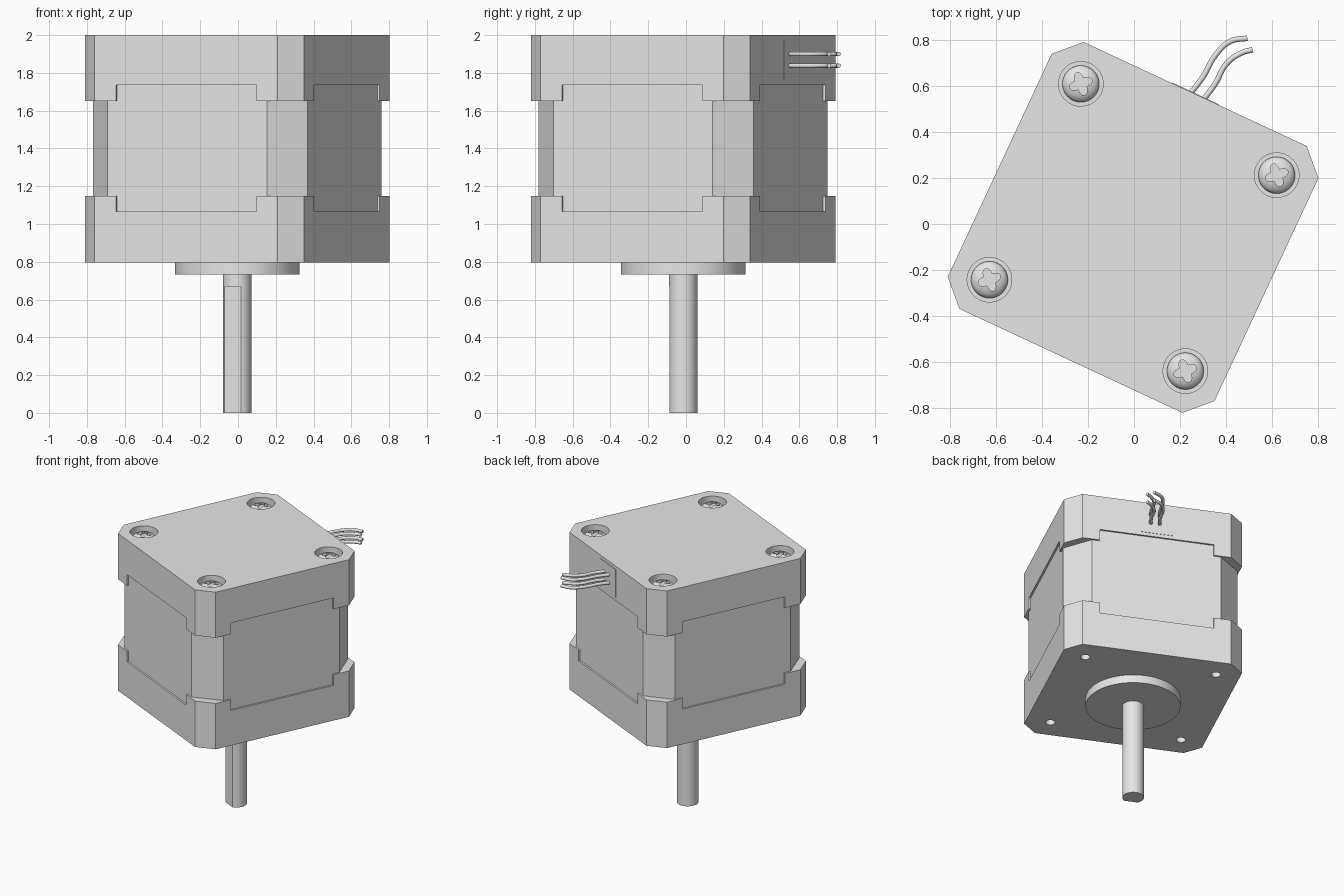
import bpy, bmesh, math
from mathutils import Matrix

if "Cube" in bpy.data.objects:
    bpy.data.objects.remove(bpy.data.objects["Cube"])

metal = bpy.data.materials.new("grey_metal")
metal.diffuse_color = (0.8, 0.8, 0.8, 1)
metal.use_nodes = True
metal.node_tree.nodes["Principled BSDF"].inputs["Base Color"].default_value = metal.diffuse_color

# The motor is built square to the axes, then turned about z
PLACE = Matrix.Translation((-0.004, -0.015, 0)) @ Matrix.Rotation(math.radians(-25), 4, 'Z')
CORNERS = [(sx * 0.47, sy * 0.47) for sx in (-1, 1) for sy in (-1, 1)]


def loft(name, rings):
    """Closed solid through a stack of (outline, z) rings."""
    bm = bmesh.new()
    rows = [[bm.verts.new((x, y, z)) for x, y in pts] for pts, z in rings]
    n = len(rows[0])
    for a, b in zip(rows, rows[1:]):
        for i in range(n):
            j = (i + 1) % n
            bm.faces.new((a[i], a[j], b[j], b[i]))
    bm.faces.new(rows[0][::-1])
    bm.faces.new(rows[-1])
    bmesh.ops.recalc_face_normals(bm, faces=bm.faces)
    mesh = bpy.data.meshes.new(name)
    bm.to_mesh(mesh)
    bm.free()
    mesh.materials.append(metal)
    ob = bpy.data.objects.new(name, mesh)
    bpy.context.collection.objects.link(ob)
    return ob


def circle(r, n=48, cx=0, cy=0):
    return [(cx + r * math.cos(2 * math.pi * i / n), cy + r * math.sin(2 * math.pi * i / n))
            for i in range(n)]


def octagon(h, c):
    return [(c, -h), (h, -c), (h, c), (c, h), (-c, h), (-h, c), (-h, -c), (-c, -h)]


def prism(name, pts, z0, z1):
    return loft(name, [(pts, z0), (pts, z1)])


def cut(target, cutter):
    mod = target.modifiers.new("cut", 'BOOLEAN')
    mod.operation = 'DIFFERENCE'
    mod.solver = 'EXACT'
    mod.object = cutter
    bpy.context.view_layer.objects.active = target
    bpy.ops.object.modifier_apply(modifier=mod.name)
    bpy.data.objects.remove(cutter)


def cross(a, b):
    return [(a, -b), (a, -a), (b, -a), (b, a), (a, a), (a, b),
            (-a, b), (-a, a), (-b, a), (-b, -a), (-a, -a), (-a, -b)]


# Laminated core between the end caps
prism("stator_core", octagon(0.627, 0.465), 1.065, 1.735)

# End caps, notched in the middle of each side
top_cap = prism("rear_cap", octagon(0.64, 0.535), 1.65, 2.0)
cut(top_cap, prism("cutter", cross(0.41, 0.9), 1.5, 1.735))
low_cap = prism("front_cap", octagon(0.64, 0.535), 0.795, 1.147)
cut(low_cap, prism("cutter", cross(0.41, 0.9), 1.065, 1.3))

# Four-pointed drive outline with hollow sides
star = []
for i in range(32):
    a = 2 * math.pi * i / 32
    k = abs(math.cos(2 * a)) ** 1.5
    r = 0.027 + 0.025 * k
    star.append((r * math.cos(a + math.pi / 4), r * math.sin(a + math.pi / 4)))

for x, y in CORNERS:
    # Counterbores on the rear, small mounting holes on the front
    cut(top_cap, prism("cutter", circle(0.097, 48, x, y), 1.94, 2.1))
    cut(low_cap, prism("cutter", circle(0.033, 24, x, y), 0.7, 0.92))
    # Domed screw head
    dome = [(circle(0.08, 48, x, y), 1.935)]
    for i in range(7):
        t = math.radians(i * 13)
        dome.append((circle(0.08 * math.cos(t), 48, x, y), 1.95 + 0.042 * math.sin(t)))
    screw = loft("screw_head", dome)
    cut(screw, prism("cutter", [(x + u, y + v) for u, v in star], 1.965, 2.1))

# Pilot boss and shaft with a flat along one side
prism("pilot_boss", circle(0.33, 96), 0.733, 0.80)
full = circle(0.075, 64)
flat = [(x, max(y, -0.058)) for x, y in full]
loft("shaft", [(flat, 0), (flat, 0.67), (full, 0.67), (full, 0.74)])

# Lead outlet plate on the back face
prism("lead_outlet", [(-0.112, 0.63), (0.112, 0.63), (0.112, 0.643), (-0.112, 0.643)], 1.76, 1.975)

for ob in bpy.context.collection.objects:
    ob.data.transform(PLACE)

# Four lead wires, two by two
path = [(0.235, 0.555), (0.30, 0.64), (0.355, 0.735), (0.42, 0.795), (0.493, 0.808)]
for dx, dy in ((0, 0), (0.05, -0.035)):
    for z in (1.90, 1.838):
        cu = bpy.data.curves.new("lead_wire", 'CURVE')
        cu.dimensions = '3D'
        cu.bevel_depth = 0.012
        cu.bevel_resolution = 3
        cu.use_fill_caps = True
        cu.resolution_u = 6
        sp = cu.splines.new('BEZIER')
        sp.bezier_points.add(len(path) - 1)
        for p, (x, y) in zip(sp.bezier_points, path):
            k = 0.45 if (dx and x > 0.45) else 1
            p.co = (x + dx * k, y + dy - (0.015 if dx and x > 0.4 else 0), z)
            p.handle_left_type = p.handle_right_type = 'AUTO'
        cu.materials.append(metal)
        bpy.context.collection.objects.link(bpy.data.objects.new("lead_wire", cu))

# Smooth the round parts, keep the edges sharp
for ob in bpy.context.collection.objects:
    ob.select_set(ob.type == 'MESH')
bpy.context.view_layer.objects.active = top_cap
bpy.ops.object.shade_smooth_by_angle(angle=math.radians(30))
